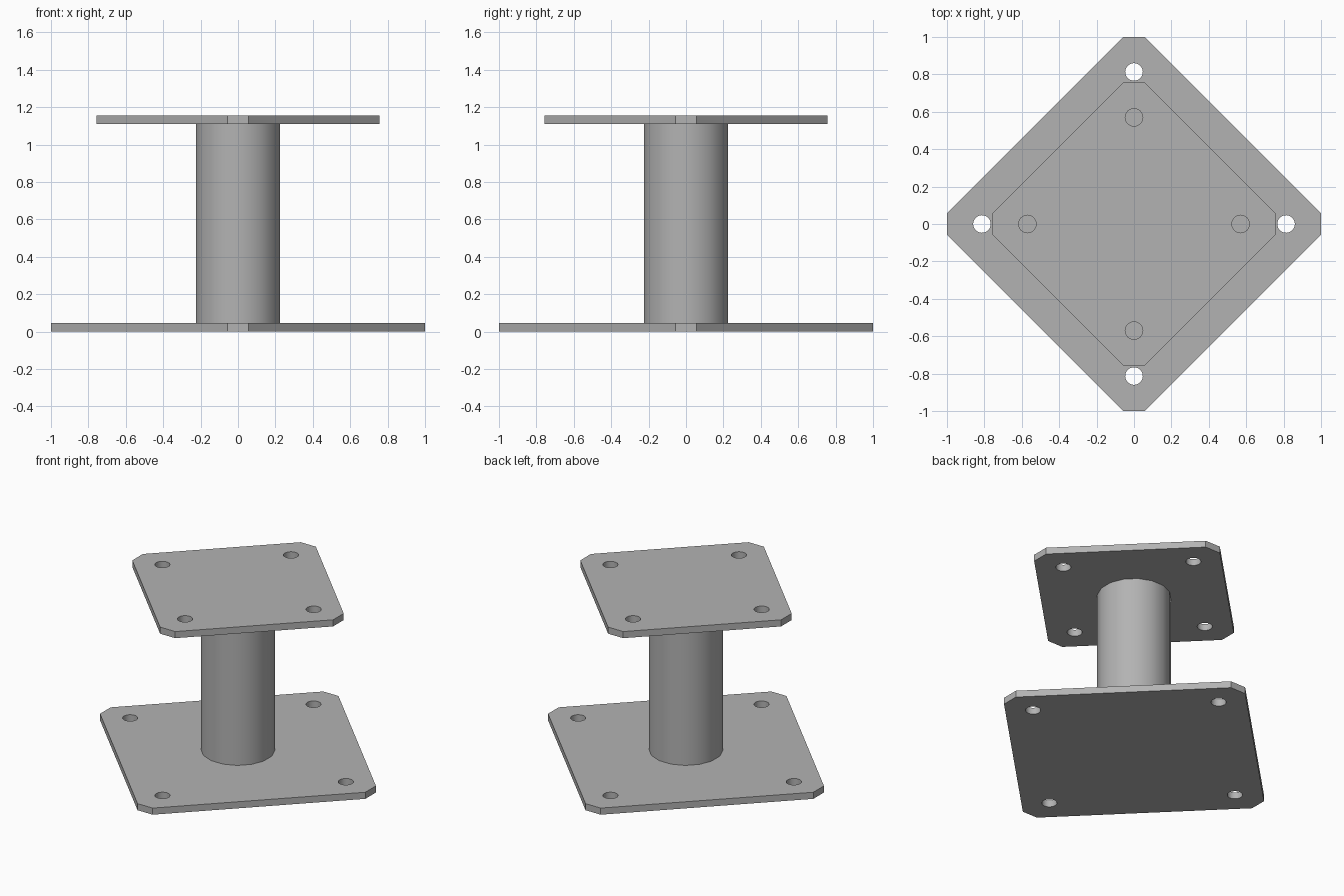
import bpy
import bmesh
from math import cos, sin, pi, radians

THICK = 0.045
HEIGHT = 1.155
CUT = 0.057       # half width of each clipped corner
HOLE_R = 0.047

cube = bpy.data.objects.get("Cube")
if cube:
    bpy.data.objects.remove(cube, do_unlink=True)

steel = bpy.data.materials.new("grey_steel")
steel.use_nodes = True
GREY = (0.45, 0.45, 0.45, 1)
steel.diffuse_color = GREY
steel.node_tree.nodes["Principled BSDF"].inputs["Base Color"].default_value = GREY


def finish(name, mesh):
    """Link a mesh as a named part with smooth rounds and sharp edges."""
    mesh.materials.clear()
    mesh.materials.append(steel)
    obj = bpy.data.objects.new(name, mesh)
    bpy.context.collection.objects.link(obj)
    bpy.ops.object.select_all(action="DESELECT")
    obj.select_set(True)
    bpy.context.view_layer.objects.active = obj
    bpy.ops.object.shade_smooth_by_angle(angle=radians(35))
    return obj


def ring(x, y, r, sides):
    return [(x + r * cos(2 * pi * i / sides), y + r * sin(2 * pi * i / sides))
            for i in range(sides)]


def plate(name, reach, hole_at, z):
    """Clipped square plate, corners on the axes, with four bolt holes."""
    outline = []
    holes = []
    for k in range(4):
        c, s = round(cos(k * pi / 2)), round(sin(k * pi / 2))
        for t in (-CUT, CUT):
            outline.append((c * reach - s * t, s * reach + c * t))
        holes.append(ring(c * hole_at, s * hole_at, HOLE_R, 24))
    curve = bpy.data.curves.new(name + "_profile", "CURVE")
    curve.dimensions = "2D"
    curve.fill_mode = "BOTH"
    curve.extrude = THICK / 2
    for points in [outline] + holes:
        spline = curve.splines.new("POLY")
        spline.points.add(len(points) - 1)
        for p, (x, y) in zip(spline.points, points):
            p.co = (x, y, 0, 1)
        spline.use_cyclic_u = True
    helper = bpy.data.objects.new(name + "_profile", curve)
    bpy.context.collection.objects.link(helper)
    deps = bpy.context.evaluated_depsgraph_get()
    mesh = bpy.data.meshes.new_from_object(helper.evaluated_get(deps))
    bpy.data.objects.remove(helper, do_unlink=True)
    # Weld caps to walls and merge the cap triangles
    bm = bmesh.new()
    bm.from_mesh(mesh)
    bmesh.ops.remove_doubles(bm, verts=bm.verts, dist=0.0005)
    bmesh.ops.recalc_face_normals(bm, faces=bm.faces)
    bm.to_mesh(mesh)
    bm.free()
    mesh.name = name
    finish(name, mesh).location.z = z


# Base and top plates
plate("base_plate", 1.0, 0.813, THICK / 2)
plate("top_plate", 0.757, 0.57, HEIGHT - THICK / 2)

# Round column between the plates
bm = bmesh.new()
bmesh.ops.create_cone(bm, cap_ends=True, segments=16, radius1=0.229,
                      radius2=0.229, depth=HEIGHT - 2 * THICK)
mesh = bpy.data.meshes.new("column")
bm.to_mesh(mesh)
bm.free()
column = finish("column", mesh)
column.location.z = HEIGHT / 2
column.rotation_euler.z = pi / 16
